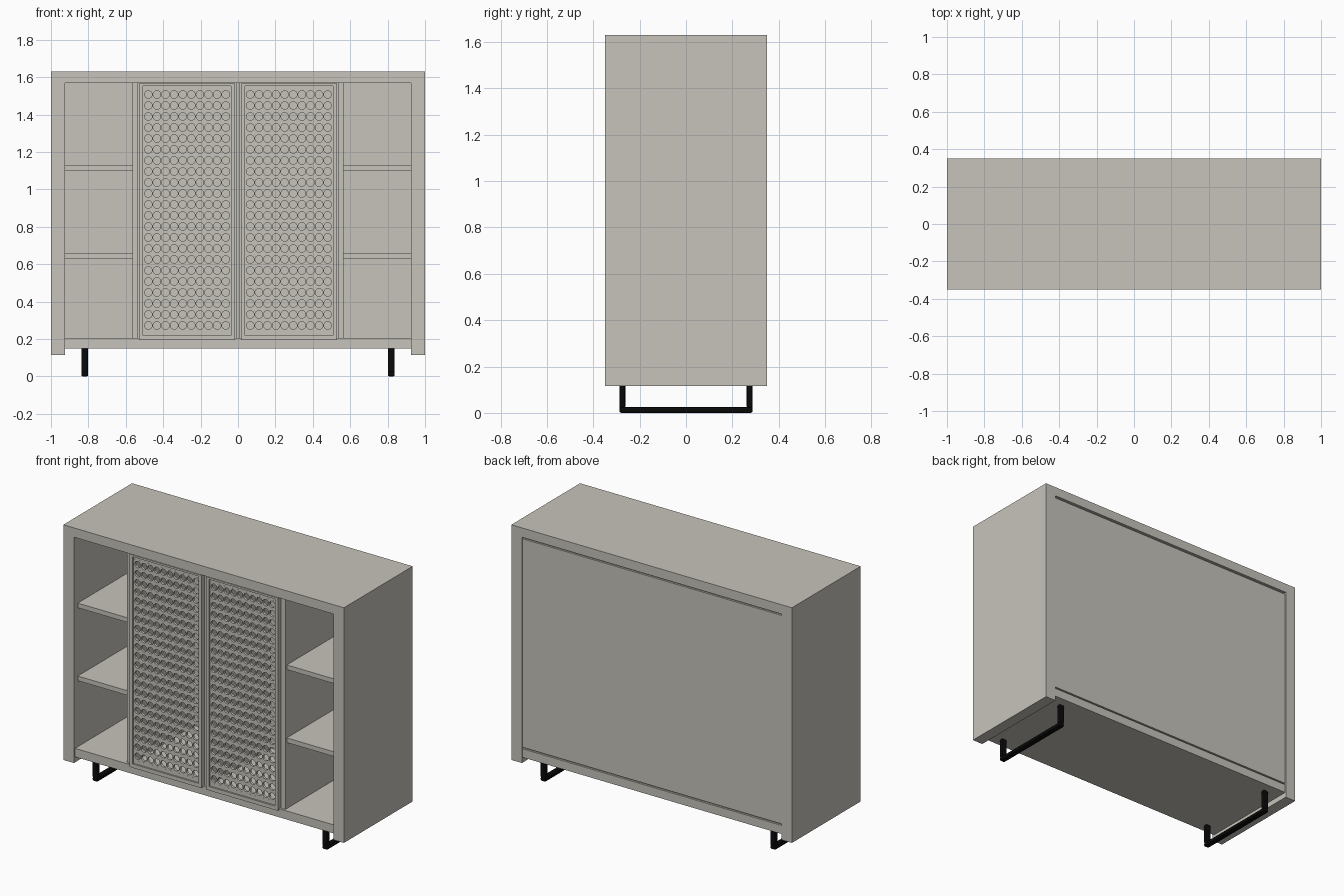
import bpy, bmesh, math
from mathutils import Vector

cube = bpy.data.objects.get("Cube")
if cube:
    bpy.data.objects.remove(cube, do_unlink=True)


def material(name, rgb):
    m = bpy.data.materials.new(name)
    m.use_nodes = True
    m.diffuse_color = (*rgb, 1)
    m.node_tree.nodes["Principled BSDF"].inputs["Base Color"].default_value = (*rgb, 1)
    return m


BODY = material("warm_grey", (0.57, 0.55, 0.497))
METAL = material("black_metal", (0.003, 0.003, 0.003))


def add_box(bm, x, y, z):
    """Box from (min, max) pairs on each axis."""
    geo = bmesh.ops.create_cube(bm, size=1)
    for v in geo["verts"]:
        v.co = Vector([lo + (c + 0.5) * (hi - lo)
                       for c, (lo, hi) in zip(v.co, (x, y, z))])


def finish(name, bm, mat, bevel=0):
    bmesh.ops.recalc_face_normals(bm, faces=bm.faces)
    mesh = bpy.data.meshes.new(name)
    bm.to_mesh(mesh)
    bm.free()
    mesh.materials.append(mat)
    obj = bpy.data.objects.new(name, mesh)
    bpy.context.collection.objects.link(obj)
    if bevel:
        mod = obj.modifiers.new("soft_edges", "BEVEL")
        mod.width = bevel
        mod.segments = 2
    return obj


def parts(name, boxes, mat=BODY, bevel=0):
    bm = bmesh.new()
    for b in boxes:
        add_box(bm, *b)
    return finish(name, bm, mat, bevel)


def span(s, a, b):
    """Mirror an x range onto the chosen side."""
    return tuple(sorted((s * a, s * b)))


def ring(x, y, z, wx, wz_low, wz_high):
    """Four boxes framing a rectangle in the xz plane."""
    inner = (z[0] + wz_low, z[1] - wz_high)
    return [(x, y, (z[0], inner[0])), (x, y, (inner[1], z[1])),
            ((x[0], x[0] + wx[0]), y, inner), ((x[1] - wx[1], x[1]), y, inner)]


def perforated_panel(name, cx, cz, y, cols, rows, pitch_x, pitch_z, radius, depth):
    """Sheet of rectangular cells, each with a round hole through it."""
    bm = bmesh.new()
    seg = 16
    for i in range(cols):
        for j in range(rows):
            ox = cx + (i - (cols - 1) / 2) * pitch_x
            oz = cz + (j - (rows - 1) / 2) * pitch_z
            loops = []
            for k in range(seg):
                c, s = math.cos(math.tau * k / seg), math.sin(math.tau * k / seg)
                m = max(abs(c), abs(s))
                loops.append((bm.verts.new((ox + radius * c, y, oz + radius * s)),
                              bm.verts.new((ox + c / m * pitch_x / 2, y,
                                            oz + s / m * pitch_z / 2))))
            for k in range(seg):
                a, b = loops[k], loops[(k + 1) % seg]
                bm.faces.new((a[0], a[1], b[1], b[0]))
    bmesh.ops.remove_doubles(bm, verts=bm.verts, dist=0.0005)
    # Give the sheet its thickness, including the hole walls
    geo = bmesh.ops.extrude_face_region(bm, geom=bm.faces[:], use_keep_orig=True)
    moved = [g for g in geo["geom"] if isinstance(g, bmesh.types.BMVert)]
    bmesh.ops.translate(bm, verts=moved, vec=(0, depth, 0))
    return finish(name, bm, BODY)


# Carcass
FULL = (-0.35, 0.35)
INSIDE = (0.205, 1.57)
parts("top_board", [((-1, 1), FULL, (1.57, 1.63))])
parts("bottom_board", [((-0.925, 0.925), (-0.338, 0.345), (0.15, 0.205))])
parts("back_board", [((-0.925, 0.925), (0.32, 0.333), INSIDE),
                     ((-0.925, 0.925), (0.333, 0.345), (0.215, 1.558))])
parts("centre_divider", [((-0.012, 0.012), (-0.325, 0.32), INSIDE)])

for s, side in ((1, "left"), (-1, "right")):
    parts(side + "_side_board", [(span(s, 0.925, 1), FULL, (0.115, 1.57))])
    parts(side + "_divider", [(span(s, 0.535, 0.565), (-0.325, 0.32), INSIDE)])
    for level, z in (("lower", 0.63), ("upper", 1.1)):
        parts(f"{side}_{level}_shelf",
              [(span(s, 0.565, 0.925), (-0.31, 0.32), (z, z + 0.03))])

    # Door: outer frame, recessed lip and perforated sheet
    widths = (0.02, 0.02)
    parts(side + "_door_frame",
          ring(span(s, 0.017, 0.528), (-0.348, -0.318), (0.195, 1.566), widths, 0.025, 0.012))
    parts(side + "_door_lip",
          ring(span(s, 0.037, 0.508), (-0.338, -0.323), (0.22, 1.554),
               (0.0055, 0.0055), 0.023, 0.017))
    perforated_panel(side + "_door_mesh", s * 0.2725, 0.89, -0.338,
                     10, 22, 0.046, 0.0588, 0.0205, 0.015)

    # U-shaped metal leg
    x = span(s, 0.801, 0.838)
    leg = [(x, (-0.288, 0.288), (0, 0.026))]
    leg += [(x, span(t, 0.262, 0.288), (0.02, 0.152)) for t in (1, -1)]
    parts(side + "_leg", leg, METAL, 0.008)
